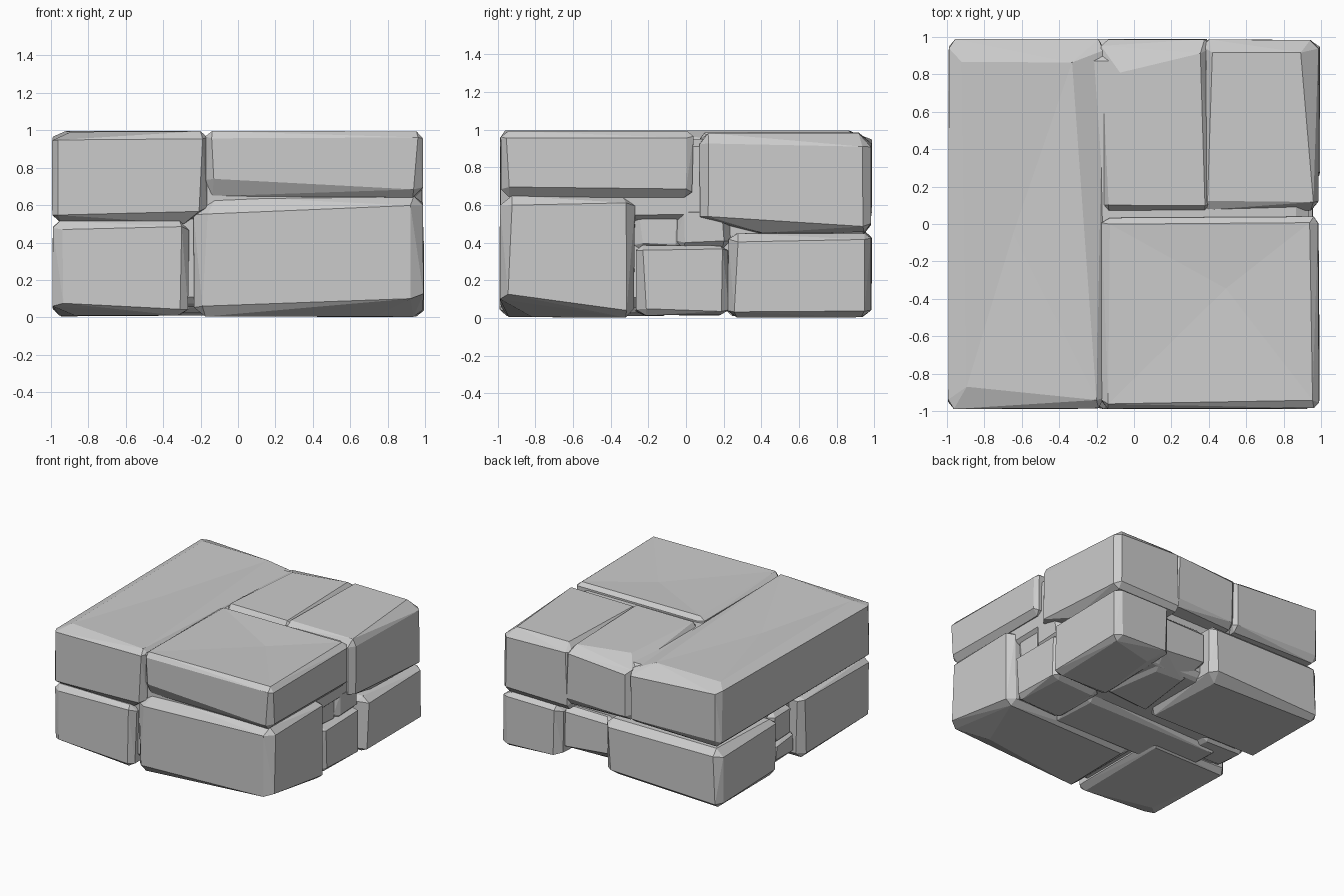
import bpy, bmesh, random
from itertools import product
from mathutils import Vector

if "Cube" in bpy.data.objects:
    bpy.data.objects.remove(bpy.data.objects["Cube"])


def stone(name, xr, yr, zr, ch=(0.06, 0.06, 0.05), cuts=None, sink=0.0, seed=1):
    """Irregular chamfered block: three hull points per corner, slightly jittered.
    cuts maps a corner (0/1, 0/1, 0/1) to a larger slope on its top or bottom edge."""
    rnd = random.Random(seed)
    lim = (xr, yr, zr)
    bm = bmesh.new()
    for corner in product((0, 1), repeat=3):
        cut = (cuts or {}).get(corner, ch)
        for axis in range(3):
            c = cut if axis == 2 else (ch[0], ch[1], cut[2])
            p = []
            for i in range(3):
                inward = 1 if corner[i] == 0 else -1
                off = rnd.uniform(0, 0.008) if i == axis else c[i] * rnd.uniform(0.7, 1.3)
                p.append(lim[i][corner[i]] + inward * off)
            bm.verts.new(p)
    bmesh.ops.convex_hull(bm, input=bm.verts)
    bmesh.ops.dissolve_limit(bm, angle_limit=0.06, verts=bm.verts, edges=bm.edges)
    if sink:
        # worn hollow in the top face
        top = max(bm.faces, key=lambda f: f.normal.z * f.calc_area())
        hub = bmesh.ops.poke(bm, faces=[top])["verts"][0]
        hub.co += Vector((rnd.uniform(-0.1, 0.1), rnd.uniform(-0.15, 0.15), -sink))
    bmesh.ops.recalc_face_normals(bm, faces=bm.faces)
    mesh = bpy.data.meshes.new(name)
    bm.to_mesh(mesh)
    bm.free()
    ob = bpy.data.objects.new(name, mesh)
    bpy.context.collection.objects.link(ob)
    return ob


# recessed cores that close the joints between the stones
stone("lower_core", (-0.88, 0.88), (-0.92, 0.84), (0.05, 0.6), seed=2)
stone("upper_core", (-0.93, 0.94), (-0.94, 0.93), (0.5, 0.955), seed=3)
stone("underside_filler", (-0.75, 0.55), (-0.35, 0.13), (0.02, 0.3), seed=18)

# top course
stone("top_left_slab", (-0.995, -0.16), (-0.99, 0.99), (0.5, 0.998),
      ch=(0.04, 0.05, 0.05), sink=0.025, seed=4,
      cuts={(0, 0, 1): (0.08, 0.1, 0.06), (1, 1, 1): (0.16, 0.15, 0.09),
            (0, 1, 1): (0.06, 0.12, 0.04), (1, 0, 0): (0.12, 0.06, 0.07)})
stone("top_front_slab", (-0.18, 0.99), (-0.99, 0.04), (0.64, 0.998),
      ch=(0.04, 0.04, 0.04), sink=0.02, seed=5,
      cuts={(0, 0, 0): (0.06, 0.06, 0.08), (1, 0, 0): (0.06, 0.06, 0.05)})
stone("top_back_middle_stone", (-0.18, 0.42), (0.06, 0.99), (0.5, 0.99),
      ch=(0.04, 0.05, 0.05), seed=6,
      cuts={(0, 1, 1): (0.1, 0.22, 0.08), (1, 1, 1): (0.07, 0.1, 0.07)})
stone("top_back_right_stone", (0.36, 0.99), (0.07, 0.99), (0.45, 0.988),
      ch=(0.04, 0.05, 0.05), seed=7,
      cuts={(1, 0, 0): (0.06, 0.3, 0.1), (1, 1, 1): (0.09, 0.1, 0.08),
            (0, 1, 1): (0.08, 0.1, 0.06)})

# bottom course, large stones
stone("bottom_front_left_stone", (-0.995, -0.26), (-0.99, -0.08), (0.005, 0.515),
      ch=(0.05, 0.05, 0.04), seed=9, cuts={(0, 0, 0): (0.1, 0.22, 0.07)})
stone("bottom_front_right_stone", (-0.24, 0.995), (-0.99, -0.27), (0.0, 0.65),
      ch=(0.06, 0.06, 0.05), seed=10,
      cuts={(1, 0, 0): (0.28, 0.24, 0.12), (0, 0, 1): (0.12, 0.08, 0.08)})
stone("bottom_back_left_stone", (-0.995, 0.06), (0.2, 0.99), (0.005, 0.48),
      ch=(0.06, 0.06, 0.05), seed=11, cuts={(1, 1, 0): (0.12, 0.1, 0.08)})
stone("bottom_back_right_stone", (0.46, 0.995), (0.22, 0.99), (0.0, 0.455),
      ch=(0.06, 0.05, 0.04), seed=12, cuts={(0, 1, 0): (0.16, 0.12, 0.08)})

# small stones wedged in the lower joints
stone("right_wedge_low", (0.5, 0.96), (-0.27, 0.23), (0.01, 0.39),
      ch=(0.05, 0.05, 0.03), seed=13)
stone("right_wedge_high", (0.5, 0.94), (-0.06, 0.24), (0.36, 0.6),
      ch=(0.05, 0.05, 0.05), seed=14)
stone("right_wedge_back", (0.5, 0.91), (-0.3, 0.0), (0.34, 0.64),
      ch=(0.05, 0.06, 0.06), seed=19)
stone("left_wedge_low", (-0.94, -0.5), (-0.1, 0.22), (0.03, 0.26), seed=15)
stone("left_wedge_high", (-0.93, -0.5), (-0.08, 0.22), (0.2, 0.48), seed=16)
stone("back_wedge", (0.03, 0.52), (0.2, 0.91), (0.03, 0.44), seed=17,
      cuts={(0, 1, 0): (0.1, 0.2, 0.12), (1, 1, 0): (0.1, 0.2, 0.08)})
